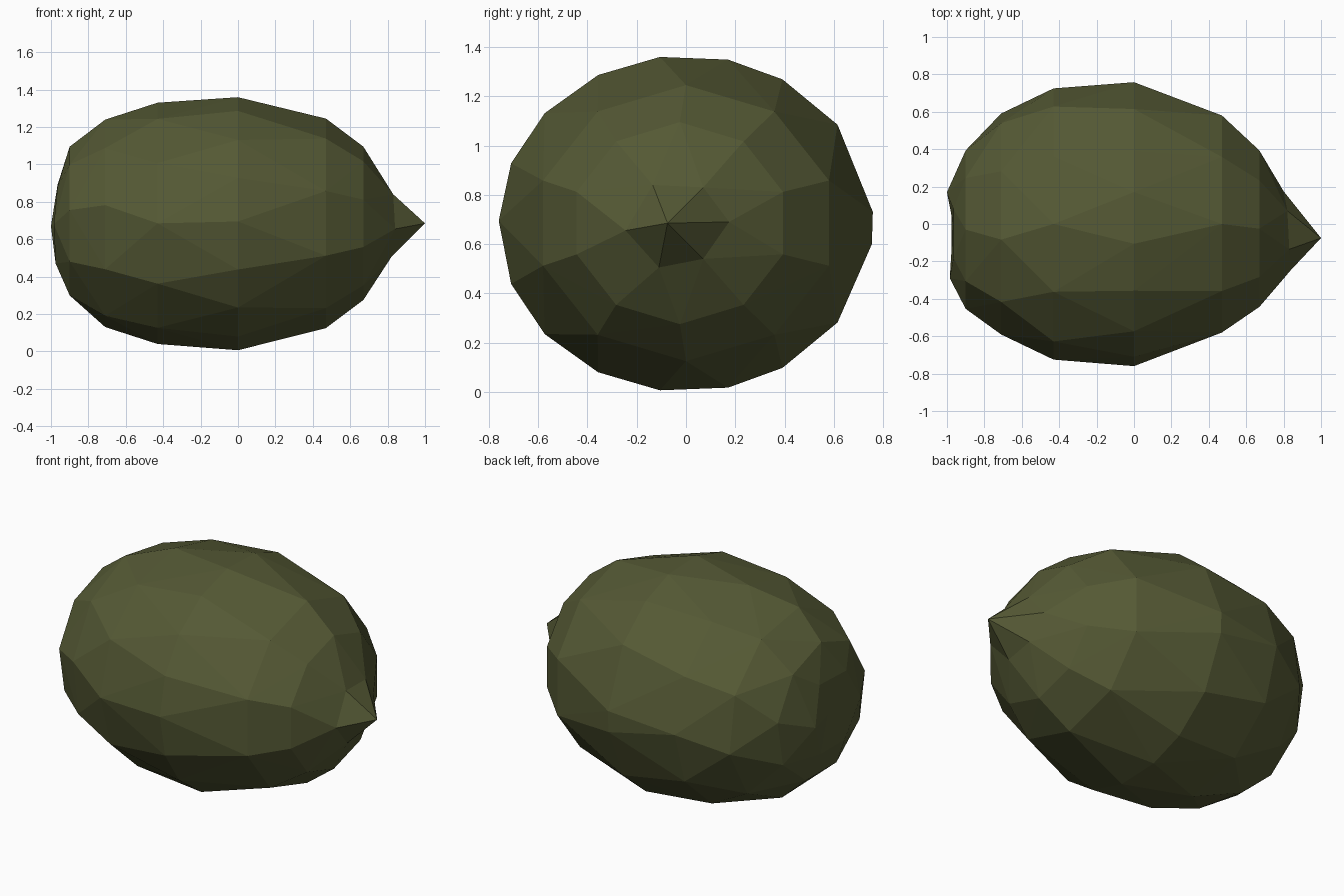
import bpy, bmesh
from math import sin, cos, radians

if "Cube" in bpy.data.objects:
    bpy.data.objects.remove(bpy.data.objects["Cube"])

bm = bmesh.new()


def ring(x, cy, cz, ry, rz, angles):
    return [bm.verts.new((x, cy + ry * cos(radians(a)), cz + rz * sin(radians(a))))
            for a in angles]


def even(n, start):
    return [start + 360 * i / n for i in range(n)]


# Widest ring is irregular on one side
waist = [98, 77, 59, 36, 4, -7, -36, -59, -77, -98, -118, -139, -159, 179, 159, 139, 118]

# Blossom end, body and neck rings along x
end = [bm.verts.new(p) for p in [(-1.0, .17, .67), (-.965, .08, .89), (-.965, -.18, .88),
                                 (-.985, -.29, .68), (-.975, -.15, .47), (-.975, .08, .47)]]
ring(-.9, -.03, .685, .43, .41, even(9, 90))
ring(-.71, 0, .685, .6, .56, even(10, 98))
ring(-.43, 0, .685, .725, .645, even(12, 90))
ring(0, 0, .683, .76, .683, waist)
ring(.47, 0, .685, .61, .56, even(10, 90))
ring(.67, -.025, .685, .44, .41, even(10, 90))
neck = [bm.verts.new(p) for p in [(.83, -.135, .84), (.82, .07, .83), (.8, .175, .69),
                                  (.82, .07, .54), (.82, -.11, .505), (.84, -.245, .655)]]

# Skin the body, then replace both caps with fans
bmesh.ops.convex_hull(bm, input=bm.verts[:])
for loop, tip in ((end, (-.967, 0, .68)), (neck, (1.0, -.075, .685))):
    caps = [f for f in bm.faces if all(v in loop for v in f.verts)]
    bmesh.ops.delete(bm, geom=caps, context='FACES')
    t = bm.verts.new(tip)
    for a, b in zip(loop, loop[1:] + loop[:1]):
        bm.faces.new((a, b, t))
bmesh.ops.recalc_face_normals(bm, faces=bm.faces[:])

mesh = bpy.data.meshes.new("lime_fruit")
bm.to_mesh(mesh)
bm.free()
obj = bpy.data.objects.new("lime_fruit", mesh)
bpy.context.collection.objects.link(obj)

mat = bpy.data.materials.new("dark_green_peel")
mat.diffuse_color = (0.09, 0.1, 0.035, 1)
mat.use_nodes = True
mat.node_tree.nodes["Principled BSDF"].inputs["Base Color"].default_value = mat.diffuse_color
mesh.materials.append(mat)
